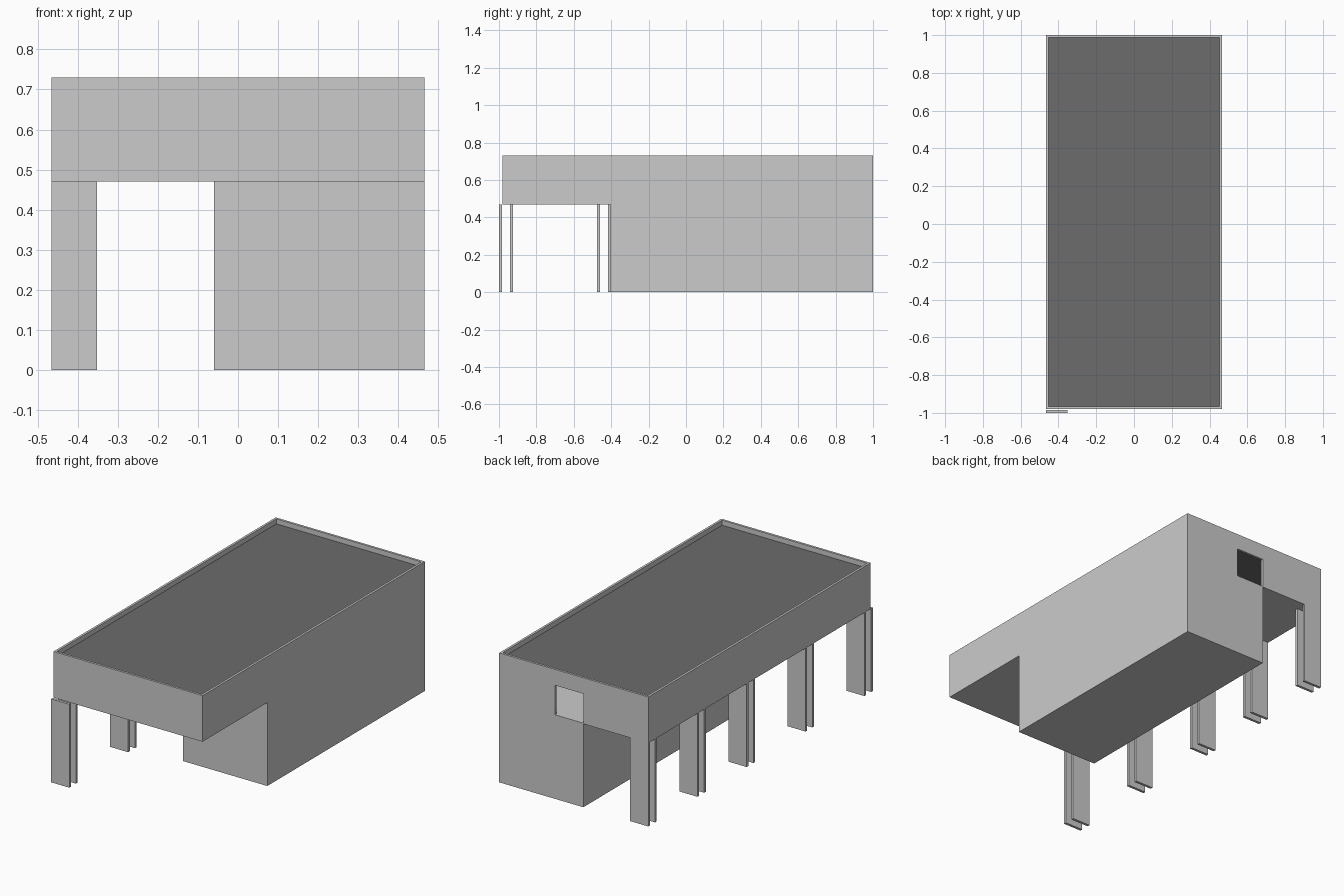
import bpy

if "Cube" in bpy.data.objects:
    bpy.data.objects.remove(bpy.data.objects["Cube"])

W = 0.465      # half width
T = 0.013      # wall thickness
SLAB = 0.47    # underside of the upper storey
TOP = 0.73
FRONT, BACK = -0.98, 1.0


def box(name, x, y, z):
    """Axis-aligned box from (min, max) pairs."""
    bpy.ops.mesh.primitive_cube_add(size=1)
    ob = bpy.context.object
    ob.name = ob.data.name = name
    for v in ob.data.vertices:
        v.co = [r[0] if c < 0 else r[1] for c, r in zip(v.co, (x, y, z))]
    return ob


def cut(target, cutter):
    """Subtract the cutter from the target and discard it."""
    mod = target.modifiers.new("cut", "BOOLEAN")
    mod.operation = "DIFFERENCE"
    mod.solver = "EXACT"
    mod.object = cutter
    bpy.context.view_layer.objects.active = target
    bpy.ops.object.modifier_apply(modifier=mod.name)
    bpy.data.objects.remove(cutter)


# Upper storey: hollow shell with parapet and a square opening at the back
upper = box("upper_storey", (-W, W), (FRONT, BACK), (SLAB, TOP))
cut(upper, box("room_cutter", (-W + T, W - T), (FRONT + T, BACK - T), (SLAB + 0.004, TOP + 0.1)))
cut(upper, box("window_cutter", (-0.06, 0.118), (BACK - 0.1, BACK + 0.1), (SLAB + 0.004, 0.64)))

# Dark roof set below the parapet
roof = box("roof", (-W + T, W - T), (FRONT + T, BACK - T), (0.69, 0.702))
dark = bpy.data.materials.new("dark_roof")
dark.diffuse_color = (0.15, 0.15, 0.15, 1)
dark.use_nodes = True
dark.node_tree.nodes["Principled BSDF"].inputs["Base Color"].default_value = dark.diffuse_color
roof.data.materials.append(dark)

# Enclosed ground storey on the right
box("ground_storey", (-0.06, W), (-0.403, BACK), (0, SLAB))

# Paired slab pillars along the left side
for i, y in enumerate((-0.925, -0.401, 0.123, 0.562, BACK)):
    for side, offset in (("back", 0), ("front", 0.06)):
        box(f"pillar_{i + 1}_{side}", (-W, -0.352), (y - offset - 0.015, y - offset), (0, SLAB))
